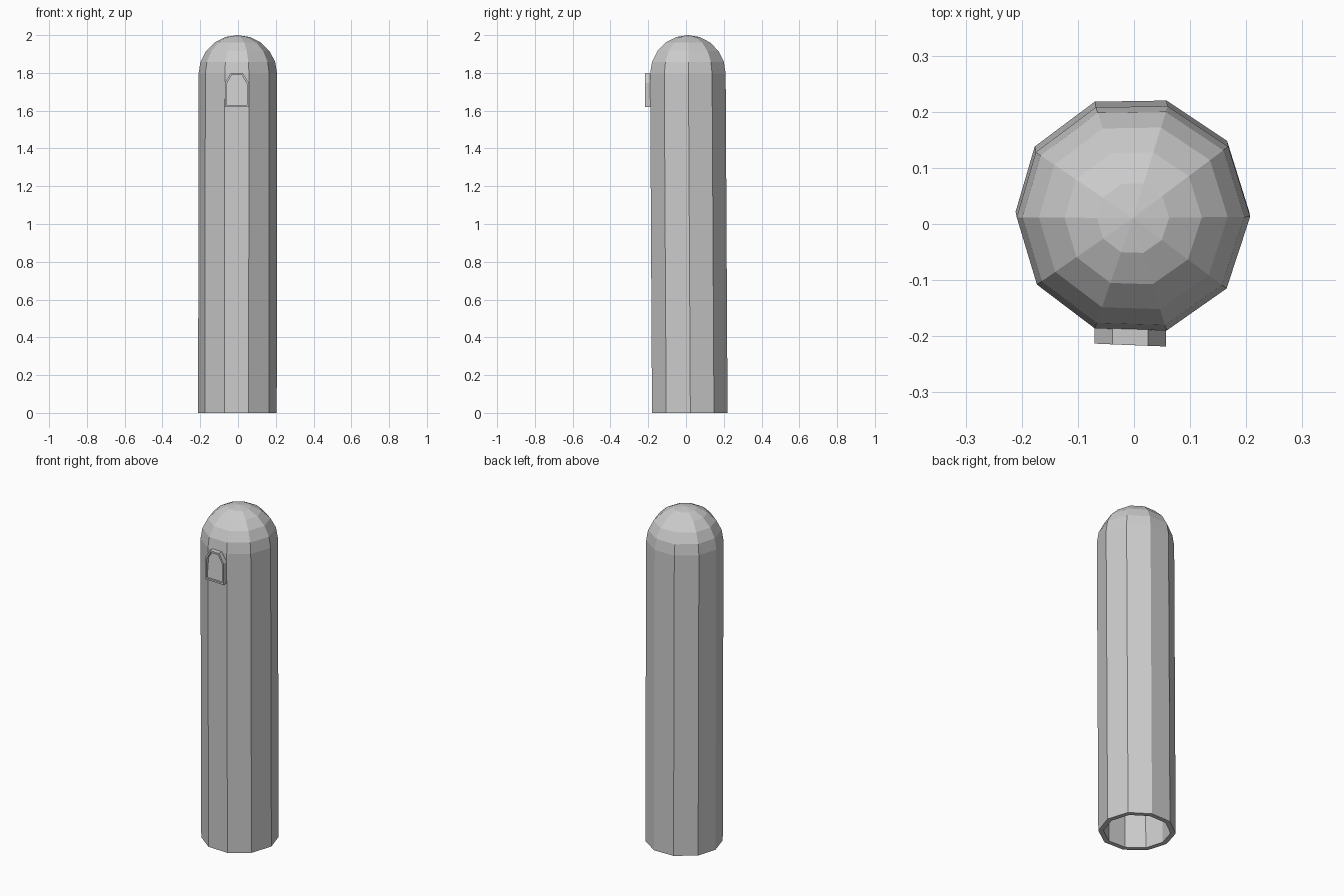
import bpy, bmesh, math

if "Cube" in bpy.data.objects:
    bpy.data.objects.remove(bpy.data.objects["Cube"])

def make_object(name, bm):
    bmesh.ops.recalc_face_normals(bm, faces=bm.faces)
    mesh = bpy.data.meshes.new(name)
    bm.to_mesh(mesh)
    bm.free()
    obj = bpy.data.objects.new(name, mesh)
    bpy.context.collection.objects.link(obj)
    return obj

def bridge(bm, a, b):
    n = len(a)
    for i in range(n):
        bm.faces.new((a[i], a[(i + 1) % n], b[(i + 1) % n], b[i]))

# Slightly uneven ten-sided tube section
section = [(0.207, 0.013), (0.168, 0.138), (0.060, 0.210), (-0.068, 0.208),
           (-0.175, 0.128), (-0.209, 0.012), (-0.173, -0.108), (-0.070, -0.186),
           (0.058, -0.190), (0.165, -0.115)]
CX, CY = -0.002, 0.0105
DOME_Z, DOME_H = 1.795, 0.205

# Tube leaning a little forward, closed by a faceted dome and open below
bm = bmesh.new()
rings = [[bm.verts.new((x - 0.002, y + 0.010, 0)) for x, y in section]]
for k in range(5):
    a = math.radians(18 * k)
    s = math.cos(a)
    z = DOME_Z + DOME_H * math.sin(a)
    rings.append([bm.verts.new((CX + (x - CX) * s, CY + (y - CY) * s, z))
                  for x, y in section])
for a, b in zip(rings, rings[1:]):
    bridge(bm, a, b)
apex = bm.verts.new((CX, CY, DOME_Z + DOME_H))
for i in range(10):
    bm.faces.new((rings[-1][i], rings[-1][(i + 1) % 10], apex))
tube = make_object("domed_tube", bm)

# Wall thickness, visible at the open lower end
wall = tube.modifiers.new("wall", 'SOLIDIFY')
wall.thickness = 0.028
wall.offset = -1

# Window housing: raised frame with chamfered top and sloping recessed pane
outline = [(-0.070, 1.62), (0.057, 1.62), (0.057, 1.747), (0.025, 1.80),
           (-0.038, 1.80), (-0.070, 1.747)]
WX, WZ = -0.0065, 1.71
inner = [(WX + (x - WX) * 0.84, WZ + (z - WZ) * 0.88) for x, z in outline]

def loop(bm, points, depth):
    return [bm.verts.new((x, -0.216 - 0.04 * x + depth(z), z)) for x, z in points]

bm = bmesh.new()
back = loop(bm, outline, lambda z: 0.032)
front = loop(bm, outline, lambda z: 0)
lip = loop(bm, inner, lambda z: 0)
pane = loop(bm, inner, lambda z: 0.008 + 0.018 * (z - 1.63) / 0.16)
for a, b in ((back, front), (front, lip), (lip, pane)):
    bridge(bm, a, b)
bm.faces.new(pane)
bm.faces.new(back)
make_object("window_housing", bm)
